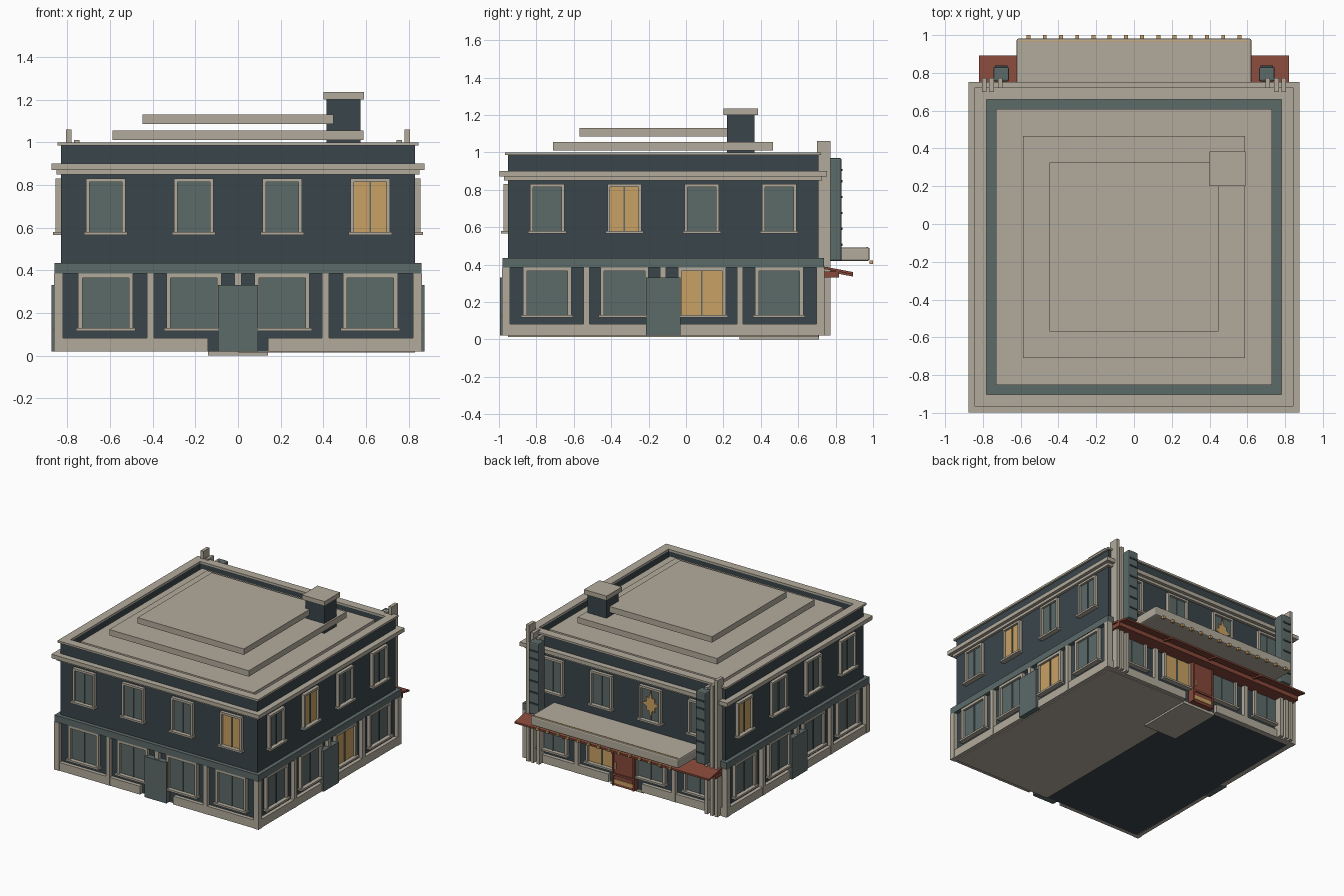
import bpy, bmesh, math
from mathutils import Matrix, Vector

if "Cube" in bpy.data.objects:
    bpy.data.objects.remove(bpy.data.objects["Cube"])

CY = -0.122   # building centre in y
H = 0.83      # wall half width


def material(name, rgb):
    m = bpy.data.materials.new(name)
    m.diffuse_color = (*rgb, 1)
    m.use_nodes = True
    m.node_tree.nodes["Principled BSDF"].inputs["Base Color"].default_value = m.diffuse_color
    return m


WALL = material("dark slate", (0.042, 0.060, 0.069))
STONE = material("beige stone", (0.45, 0.41, 0.335))
TEAL = material("grey teal", (0.107, 0.147, 0.141))
AMBER = material("warm amber", (0.584, 0.356, 0.125))
RED = material("brick red", (0.238, 0.065, 0.042))


def finish(name, mat, bm, bevel=0):
    me = bpy.data.meshes.new(name)
    bmesh.ops.recalc_face_normals(bm, faces=bm.faces)
    bm.to_mesh(me)
    bm.free()
    me.materials.append(mat)
    ob = bpy.data.objects.new(name, me)
    bpy.context.collection.objects.link(ob)
    if bevel:
        md = ob.modifiers.new("bevel", 'BEVEL')
        md.width, md.segments = bevel, 2
    return ob


def add_box(bm, x0, x1, y0, y1, z0, z1):
    mat = Matrix.Translation(((x0 + x1) / 2, (y0 + y1) / 2, (z0 + z1) / 2))
    bmesh.ops.create_cube(bm, size=1, matrix=mat @ Matrix.Diagonal((x1 - x0, y1 - y0, z1 - z0, 1)))


def boxes(name, mat, items, bevel=0):
    bm = bmesh.new()
    for b in items:
        add_box(bm, *b)
    return finish(name, mat, bm, bevel)


def side_boxes(name, mat, k, items):
    """Boxes (u0, u1, out0, out1, z0, z1) on wall k: 0 front, 1 right, 2 back, 3 left."""
    bm = bmesh.new()
    for u0, u1, o0, o1, z0, z1 in items:
        add_box(bm, u0, u1, -o1, -o0, z0, z1)
    bm.transform(Matrix.Translation((0, CY, 0)) @ Matrix.Rotation(k * math.pi / 2, 4, 'Z'))
    return finish(name, mat, bm)


def square(h, z0, z1):
    return (-h, h, CY - h, CY + h, z0, z1)


def ring(h, i, z0, z1):
    return [(-h, h, CY - h, CY - i, z0, z1), (-h, h, CY + i, CY + h, z0, z1),
            (-h, -i, CY - i, CY + i, z0, z1), (i, h, CY - i, CY + i, z0, z1)]


# Main body, bands, cornice and parapet
boxes("main_walls", WALL, [square(H, 0.02, 0.90)])
boxes("floor_panel", STONE, [(0, H, CY - H, CY + H, 0.014, 0.02)])
boxes("middle_band", TEAL, ring(0.86, 0.82, 0.385, 0.435))
boxes("cornice_lower", STONE, ring(0.85, 0.82, 0.85, 0.87))
boxes("cornice_upper", STONE, ring(0.875, 0.80, 0.87, 0.90))
boxes("parapet", WALL, ring(H, 0.78, 0.90, 0.985))
boxes("parapet_cap", STONE, ring(0.845, 0.78, 0.985, 1.0))

# Stepped roof and chimney
boxes("roof_gutter", TEAL, [square(0.78, 0.89, 0.925)])
for n, h in enumerate((0.73, 0.588, 0.448)):
    boxes(f"roof_step_{n + 1}", STONE, [square(h, 0.935 + n * 0.075, 0.98 + n * 0.075)])
boxes("chimney", WALL, [(0.415, 0.575, 0.22, 0.365, 0.98, 1.2)])
boxes("chimney_cap", STONE, [(0.40, 0.59, 0.20, 0.385, 1.2, 1.235)])

# Four walls with windows, pilasters, plinth and door
SIDES = ("front", "right", "back", "left")
CENTRES = (-0.62, -0.207, 0.207, 0.62)
LIT = {(0, 'up', 3), (1, 'up', 1), (1, 'low', 2), (2, 'low', 1), (3, 'up', 0)}
for k, side in enumerate(SIDES):
    frames, glass, amber, bars = [], [], [], []
    for i, c in enumerate(CENTRES):
        for row, w, z0, z1, t in (('up', 0.092, 0.58, 0.83, 0.016), ('low', 0.129, 0.13, 0.385, 0.02)):
            frames += [(c - w, c - w + t, H, 0.855, z0, z1), (c + w - t, c + w, H, 0.855, z0, z1),
                       (c - w + t, c + w - t, H, 0.855, z1 - t, z1),
                       (c - w - 0.01, c + w + 0.01, H, 0.868, z0 - 0.014, z0)]
            pane = (c - w + t, c + w - t, H, 0.838, z0, z1 - t)
            (amber if (k, row, i) in LIT else glass).append(pane)
            bars.append((c - 0.004, c + 0.004, H, 0.844, z0, z1 - t))
    side_boxes(f"{side}_window_frames", STONE, k, frames)
    side_boxes(f"{side}_window_glass", TEAL, k, glass)
    side_boxes(f"{side}_window_bars", TEAL, k, bars)
    if amber:
        side_boxes(f"{side}_lit_windows", AMBER, k, amber)
    side_boxes(f"{side}_pilasters", STONE, k,
               [(u - 0.016, u + 0.016, H, 0.86, 0.02, 0.385) for u in (-0.41, 0.41)]
               + [(-0.016, 0.016, H, 0.86, 0.33, 0.385), (0.82, 0.862, 0.82, 0.862, 0.02, 0.385)])
    gap = 0.14 if k % 2 == 0 else 0.09
    side_boxes(f"{side}_plinth", STONE, k,
               [(-0.858, -gap, H - 0.01, 0.858, 0.02, 0.083), (gap, 0.858, H - 0.01, 0.858, 0.02, 0.083)])
    side_boxes(f"{side}_door", RED if k == 2 else TEAL, k, [(-0.093, 0.093, H, 0.873, 0.02, 0.33)])

# Shop entrance details on the back wall
side_boxes("shop_door_trim", AMBER, 2, [(-0.078, 0.078, 0.873, 0.877, 0.04, 0.07),
                                        (-0.07, -0.06, 0.873, 0.88, 0.15, 0.2)])
side_boxes("shop_door_rails", RED, 2, [(-0.093, -0.08, 0.87, 0.882, 0.02, 0.33), (0.08, 0.093, 0.87, 0.882, 0.02, 0.33),
                                       (-0.08, 0.08, 0.87, 0.882, 0.1, 0.115)])
boxes("entrance_slab", STONE, [(-0.14, 0.14, 0.285, 0.71, 0, 0.02)])

# Star plate on an upper back window
bm = bmesh.new()
pts = []
for n in range(16):
    r = 0.085 if n % 4 == 0 else (0.06 if n % 2 == 0 else 0.042)
    a = n * math.pi / 8
    pts.append(bm.verts.new((-0.207 + 0.85 * r * math.cos(a), CY + 0.847, 0.70 + 1.2 * r * math.sin(a))))
face = bm.faces.new(pts)
ext = bmesh.ops.extrude_face_region(bm, geom=[face])
for v in ext['geom']:
    if isinstance(v, bmesh.types.BMVert):
        v.co.y -= 0.008
finish("window_star", AMBER, bm)

# Tall posts and vertical boxes at both back corners
for s, nm in ((-1, "left"), (1, "right")):
    posts = [(s * x - 0.0125, s * x + 0.0125, 0.70, 0.773, 0.02, top)
             for x, top in ((0.793, 1.06), (0.755, 1.01), (0.708, 0.985))]
    boxes(f"{nm}_back_posts", STONE, posts)
    boxes(f"{nm}_blade_box", TEAL, [(s * 0.703 - 0.042, s * 0.703 + 0.042, 0.755, 0.832, 0.42, 0.97)], 0.01)
    boxes(f"{nm}_blade_slats", WALL, [(s * 0.703 - 0.032, s * 0.703 + 0.032, 0.83, 0.838, z, z + 0.012)
                                      for z in (0.5, 0.585, 0.67, 0.755, 0.84, 0.9)])

# Canopy with trim and bulbs
boxes("canopy", STONE, [(-0.622, 0.622, 0.70, 0.982, 0.42, 0.492)], 0.01)
boxes("canopy_trim", AMBER, [(-0.61, 0.61, 0.966, 0.972, 0.488, 0.495)])
boxes("canopy_bulbs", AMBER, [(-0.559 + n * 0.086 - 0.01, -0.559 + n * 0.086 + 0.01, 0.98, 1.0, 0.403, 0.423)
                              for n in range(14)])


# Sloping red awning with beam and ribs
def slope(name, spans, thick, drop):
    bm = bmesh.new()
    for x0, x1 in spans:
        prof = [(0.71, 0.395 - drop), (0.893, 0.36 - drop),
                (0.893, 0.36 - drop - thick), (0.71, 0.395 - drop - thick)]
        a, b = ([bm.verts.new((x, y, z)) for y, z in prof] for x in (x0, x1))
        bm.faces.new(a)
        bm.faces.new(b[::-1])
        for i in range(4):
            j = (i + 1) % 4
            bm.faces.new((a[i], b[i], b[j], a[j]))
    return finish(name, RED, bm)


slope("awning", [(-0.82, 0.82)], 0.013, 0)
slope("awning_ribs", [(x - 0.008, x + 0.008) for x in (-0.41, 0, 0.41)], 0.012, 0.012)
boxes("awning_beam", RED, [(-0.82, 0.82, 0.70, 0.818, 0.33, 0.362)])
